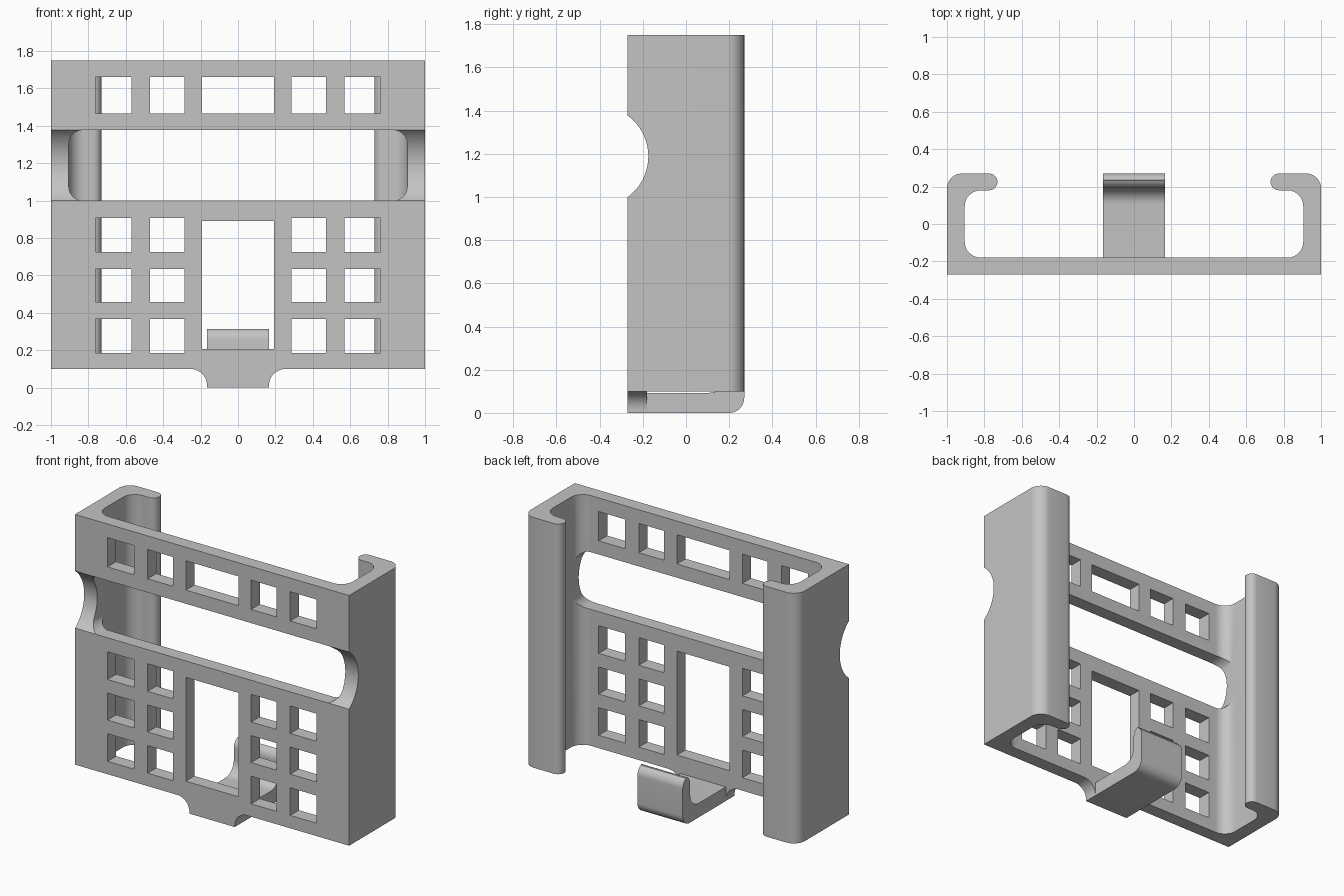
import bpy, bmesh
from math import sin, cos, radians, pi
from mathutils import Vector

cube = bpy.data.objects.get("Cube")
if cube:
    bpy.data.objects.remove(cube, do_unlink=True)

grey = bpy.data.materials.new("plain grey")
grey.use_nodes = True
GREY = (0.55, 0.55, 0.55, 1)
grey.diffuse_color = GREY
grey.node_tree.nodes["Principled BSDF"].inputs["Base Color"].default_value = GREY


def arc(cx, cy, r, start, end, n=10):
    """Points on a circle from start to end, in degrees."""
    angles = [radians(start + (end - start) * i / n) for i in range(n + 1)]
    return [(cx + r * cos(a), cy + r * sin(a)) for a in angles]


def prism(name, points, axis, low, high):
    """Extrude a closed outline along an axis; the outline uses the other two."""
    def place(p, depth):
        co = list(p)
        co.insert("xyz".index(axis), depth)
        return co
    bm = bmesh.new()
    face = bm.faces.new([bm.verts.new(place(p, low)) for p in points])
    top = bmesh.ops.extrude_face_region(bm, geom=[face])["geom"]
    shift = Vector(place((0, 0), high - low))
    bmesh.ops.translate(bm, vec=shift,
                        verts=[v for v in top if isinstance(v, bmesh.types.BMVert)])
    bmesh.ops.recalc_face_normals(bm, faces=bm.faces)
    return finish(name, bm)


def finish(name, bm):
    mesh = bpy.data.meshes.new(name)
    bm.to_mesh(mesh)
    bm.free()
    mesh.materials.append(grey)
    obj = bpy.data.objects.new(name, mesh)
    bpy.context.collection.objects.link(obj)
    return obj


def activate(obj):
    bpy.ops.object.select_all(action="DESELECT")
    obj.select_set(True)
    bpy.context.view_layer.objects.active = obj


def combine(obj, other, operation):
    """Apply a boolean and discard the helper."""
    other.hide_render = True
    mod = obj.modifiers.new(operation, "BOOLEAN")
    mod.object = other
    mod.operation = operation
    mod.solver = "EXACT"
    activate(obj)
    bpy.ops.object.modifier_apply(modifier=mod.name)
    bpy.data.objects.remove(other, do_unlink=True)


# Main channel: front plate, side walls and inward rear lips
FRONT, BACK, INNER = -0.27, 0.27, -0.18
half = [(1, FRONT)]
half += arc(0.92, BACK - 0.08, 0.08, 0, 90)
half += arc(0.775, 0.225, 0.045, 90, 270)
half += arc(0.82, 0.095, 0.085, 90, 0)
half += arc(0.82, INNER + 0.085, 0.085, 0, -90)
outline = half + [(-x, y) for x, y in reversed(half)]
holder = prism("holder_body", outline, "z", 0.1, 1.75)

# Front windows
outer_columns = [(0.285, 0.47), (0.57, 0.763)]
rows = [(0.185, 0.367), (0.457, 0.635), (0.725, 0.907), (1.467, 1.66)]
windows = [(s * a, s * b, lo, hi) for a, b in outer_columns
           for s in (-1, 1) for lo, hi in rows]
windows += [(-0.192, 0.192, 0.207, 0.892), (-0.192, 0.192, 1.467, 1.66)]
bm = bmesh.new()
for x0, x1, z0, z1 in windows:
    verts = bmesh.ops.create_cube(bm, size=1)["verts"]
    bmesh.ops.scale(bm, vec=(abs(x1 - x0), 0.3, z1 - z0), verts=verts)
    bmesh.ops.translate(bm, vec=((x0 + x1) / 2, -0.22, (z0 + z1) / 2), verts=verts)
combine(holder, finish("window_cutter", bm), "DIFFERENCE")

# Wide slot with rounded ends, then the scoop through both side walls
LOW, HIGH, R = 1.0, 1.377, 0.075
slot = (arc(0.905 - R, HIGH - R, R, 90, 0) + arc(0.905 - R, LOW + R, R, 0, -90))
slot += [(-x, z) for x, z in reversed(slot)]
combine(holder, prism("slot_cutter", slot, "y", -0.4, -0.08), "DIFFERENCE")
scoop = arc(-0.408, (LOW + HIGH) / 2, 0.2335, 0, 360, 64)[:-1]
combine(holder, prism("scoop_cutter", scoop, "x", -1.2, 1.2), "DIFFERENCE")

# Tab below the plate, flaring into its lower edge
flare = [(0.165, 0)] + arc(0.255, 0.01, 0.09, 180, 90)
tab = flare + [(0.255, 0.13)]
tab += [(-x, z) for x, z in reversed(tab)]
combine(holder, prism("lower_tab", tab, "y", FRONT, INNER), "UNION")

# Upturned hook reaching back from the tab
hook = [(INNER - 0.03, 0)] + arc(0.20, 0.07, 0.07, -90, 0)
hook += arc(0.205, 0.25, 0.065, 0, 62)
hook += arc(0.255, 0.255, 0.063, 110, 180, 6)
hook += arc(0.105, 0.18, 0.087, 0, -90)
hook += [(INNER - 0.03, 0.093)]
clip = prism("rear_hook", hook, "x", -0.165, 0.165)
combine(holder, clip, "UNION")

activate(holder)
bpy.ops.object.shade_smooth_by_angle(angle=radians(30))
